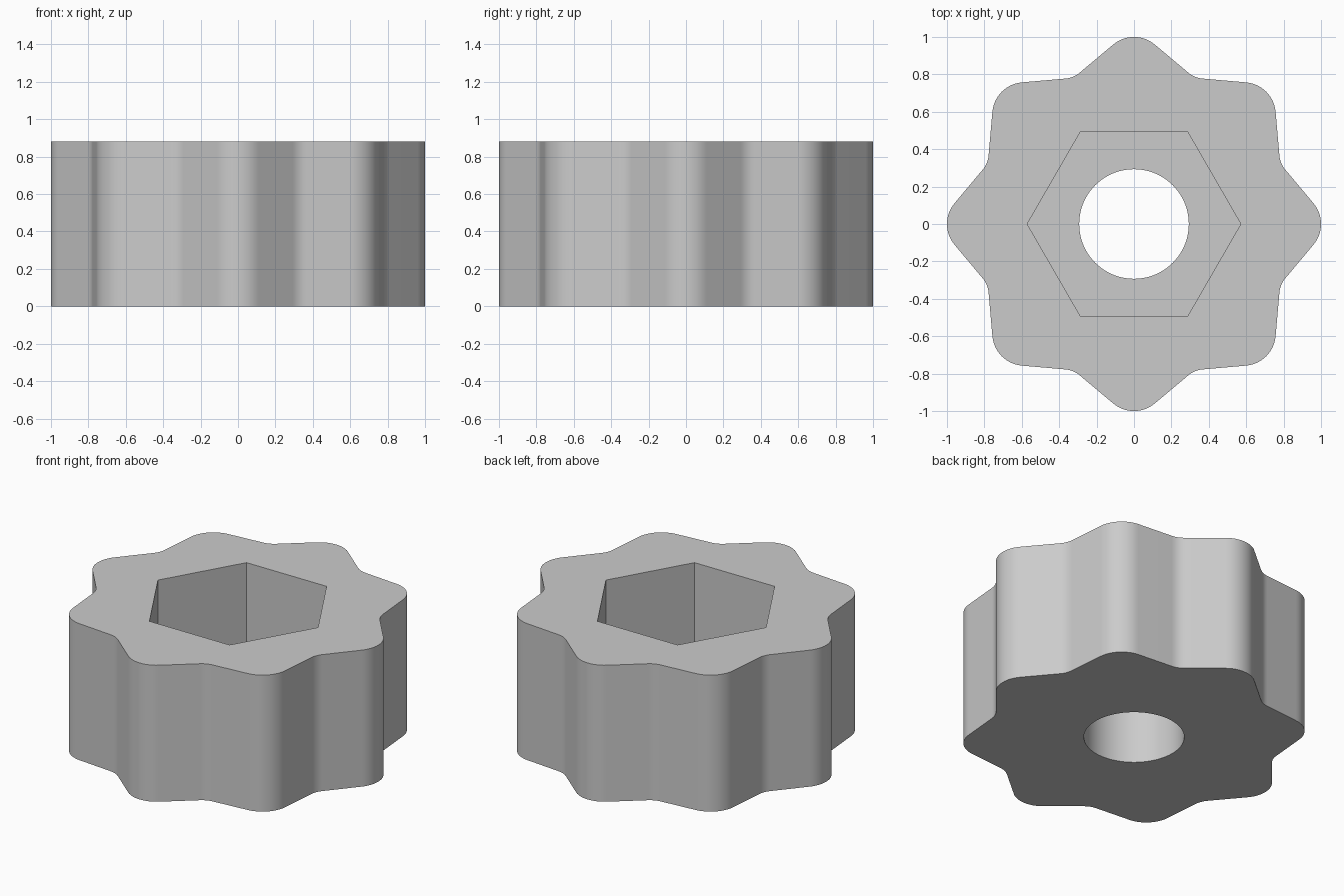
import bpy
import bmesh
from math import cos, sin, radians, pi

cube = bpy.data.objects.get("Cube")
if cube:
    bpy.data.objects.remove(cube, do_unlink=True)

HEIGHT, FLOOR = 0.88, 0.352          # overall height, pocket floor height
LOBES, TIP_R, VALLEY_R = 8, 0.173, 0.13
HEX_R, HOLE_R = 0.571, 0.293


def arc(cx, cy, radius, start, end, steps):
    return [(cx + radius * cos(start + (end - start) * i / steps),
             cy + radius * sin(start + (end - start) * i / steps))
            for i in range(steps + 1)]


def polygon(radius, sides):
    return arc(0, 0, radius, 0, 2 * pi, sides)[:-1]


def lobed_outline():
    """Rounded tips joined by straight flanks and filleted valleys."""
    half = pi / LOBES
    flank = radians(40)              # flank normal measured from the lobe axis
    bend = flank - half
    offset = (1 - TIP_R) * cos(flank) + TIP_R
    valley = (offset + VALLEY_R) / cos(bend)
    points = []
    for i in range(LOBES):
        a = 2 * half * i
        points += arc((1 - TIP_R) * cos(a), (1 - TIP_R) * sin(a),
                      TIP_R, a - flank, a + flank, 12)
        b = a + half
        points += arc(valley * cos(b), valley * sin(b),
                      VALLEY_R, b + pi + bend, b + pi - bend, 6)
    return points


def wall(bm, outline, low, high):
    """Vertical wall; returns its bottom and top edge loops."""
    loops = [[bm.verts.new((x, y, z)) for x, y in outline] for z in (low, high)]
    n = len(outline)
    for i in range(n):
        j = (i + 1) % n
        bm.faces.new((loops[0][i], loops[0][j], loops[1][j], loops[1][i]))
    return [[bm.edges.get((loop[i], loop[(i + 1) % n])) for i in range(n)]
            for loop in loops]


# Lobed grip, hexagonal pocket and round through hole
bm = bmesh.new()
grip_low, grip_high = wall(bm, lobed_outline(), 0, HEIGHT)
hex_low, hex_high = wall(bm, polygon(HEX_R, 6), FLOOR, HEIGHT)
hole_low, hole_high = wall(bm, polygon(HOLE_R, 96), 0, FLOOR)

# Flat rings: top, pocket floor and underside
for outer, inner in ((grip_high, hex_high), (hex_low, hole_high), (grip_low, hole_low)):
    bmesh.ops.triangle_fill(bm, use_beauty=True, edges=outer + inner)
bmesh.ops.recalc_face_normals(bm, faces=bm.faces)

mesh = bpy.data.meshes.new("lobed_knob")
bm.to_mesh(mesh)
bm.free()
knob = bpy.data.objects.new("lobed_knob", mesh)
bpy.context.collection.objects.link(knob)

# Plain grey material
grey = bpy.data.materials.new("light_grey")
grey.use_nodes = True
colour = (0.6, 0.6, 0.6, 1)
grey.diffuse_color = colour
grey.node_tree.nodes["Principled BSDF"].inputs["Base Color"].default_value = colour
mesh.materials.append(grey)

# Smooth curves, crisp corners
bpy.ops.object.select_all(action="DESELECT")
knob.select_set(True)
bpy.context.view_layer.objects.active = knob
bpy.ops.object.shade_smooth_by_angle(angle=radians(30))
